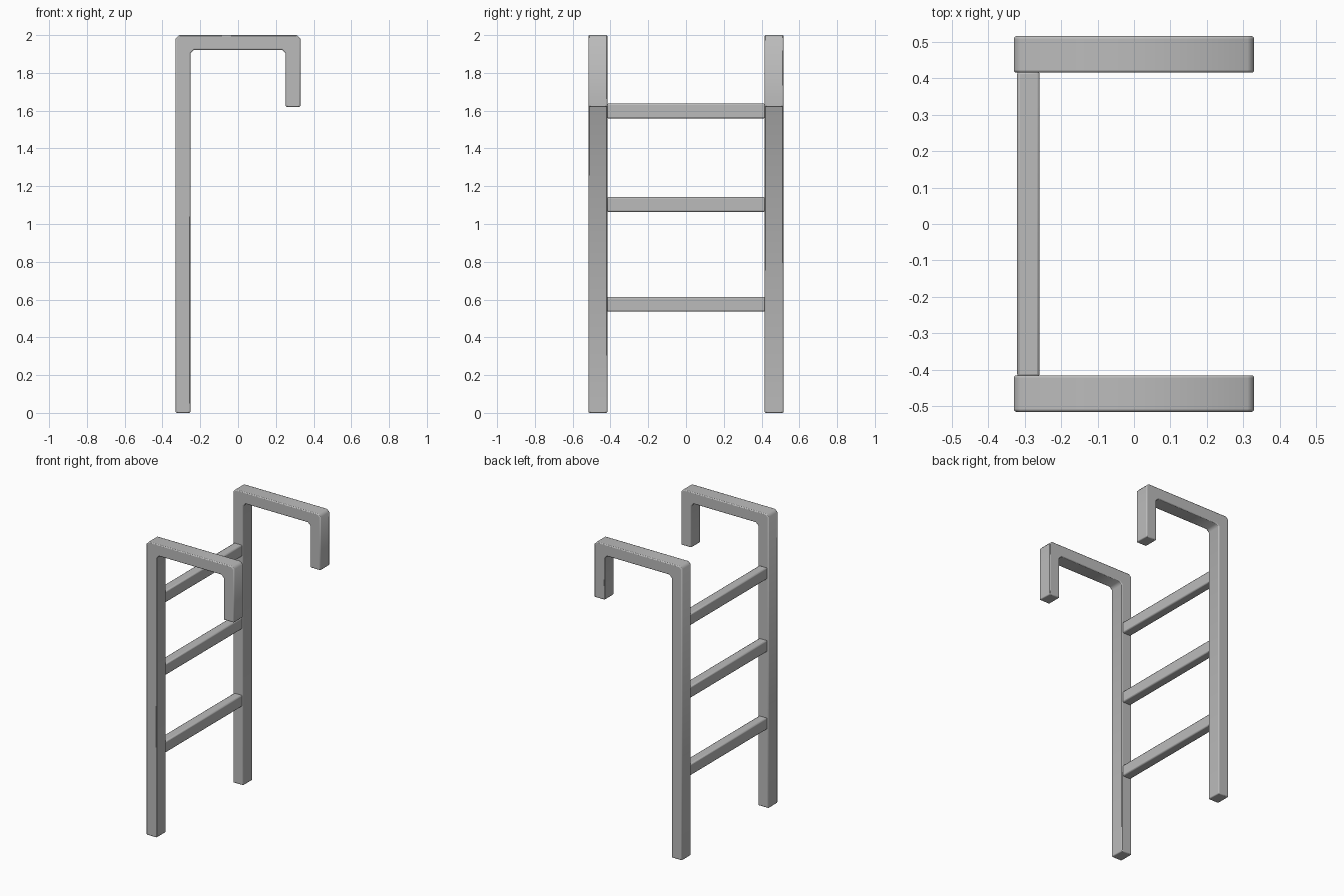
import bpy
import bmesh
import math
from mathutils import Vector

cube = bpy.data.objects.get("Cube")
if cube:
    bpy.data.objects.remove(cube, do_unlink=True)

# Painted metal
grey = bpy.data.materials.new("mid_grey")
grey.use_nodes = True
colour = (0.5, 0.5, 0.5, 1)
grey.diffuse_color = colour
grey.node_tree.nodes["Principled BSDF"].inputs["Base Color"].default_value = colour


def extrude_profile(name, profile, axis, start, depth, bevel):
    """Extrude a closed profile of 3D points along an axis, then soften its edges."""
    bm = bmesh.new()
    direction = Vector(axis)
    face = bm.faces.new([bm.verts.new(Vector(p) + direction * start) for p in profile])
    result = bmesh.ops.extrude_face_region(bm, geom=[face])
    moved = [v for v in result["geom"] if isinstance(v, bmesh.types.BMVert)]
    bmesh.ops.translate(bm, verts=moved, vec=direction * depth)
    bmesh.ops.recalc_face_normals(bm, faces=bm.faces)
    mesh = bpy.data.meshes.new(name)
    bm.to_mesh(mesh)
    bm.free()
    mesh.materials.append(grey)
    obj = bpy.data.objects.new(name, mesh)
    bpy.context.collection.objects.link(obj)
    mod = obj.modifiers.new("soft_edges", "BEVEL")
    mod.width = bevel
    mod.segments = 2
    mod.limit_method = "ANGLE"
    mod.angle_limit = math.radians(60)
    bpy.ops.object.select_all(action="DESELECT")
    obj.select_set(True)
    bpy.context.view_layer.objects.active = obj
    bpy.ops.object.shade_smooth_by_angle(angle=math.radians(50))
    return obj


# Hooked side rails
half, inner, top, under, tip, cut = 0.33, 0.252, 2.0, 1.922, 1.62, 0.018
hook = [
    (-half, 0), (-inner, 0),
    (-inner, under - cut), (-inner + cut, under),
    (inner - cut, under), (inner, under - cut),
    (inner, tip), (half, tip),
    (half, top - cut), (half - cut, top),
    (-half + cut, top), (-half, top - cut),
]
for name, start in (("right_rail", -0.516), ("left_rail", 0.416)):
    extrude_profile(name, [(x, 0, z) for x, z in hook], (0, 1, 0), start, 0.1, 0.006)

# Rungs between the rails
for name, z in (("lower_rung", 0.575), ("middle_rung", 1.103), ("upper_rung", 1.598)):
    section = [(-0.29 + sx * 0.031, 0, z + sz * 0.039)
               for sx, sz in ((-1, -1), (1, -1), (1, 1), (-1, 1))]
    extrude_profile(name, section, (0, 1, 0), -0.42, 0.84, 0.008)
